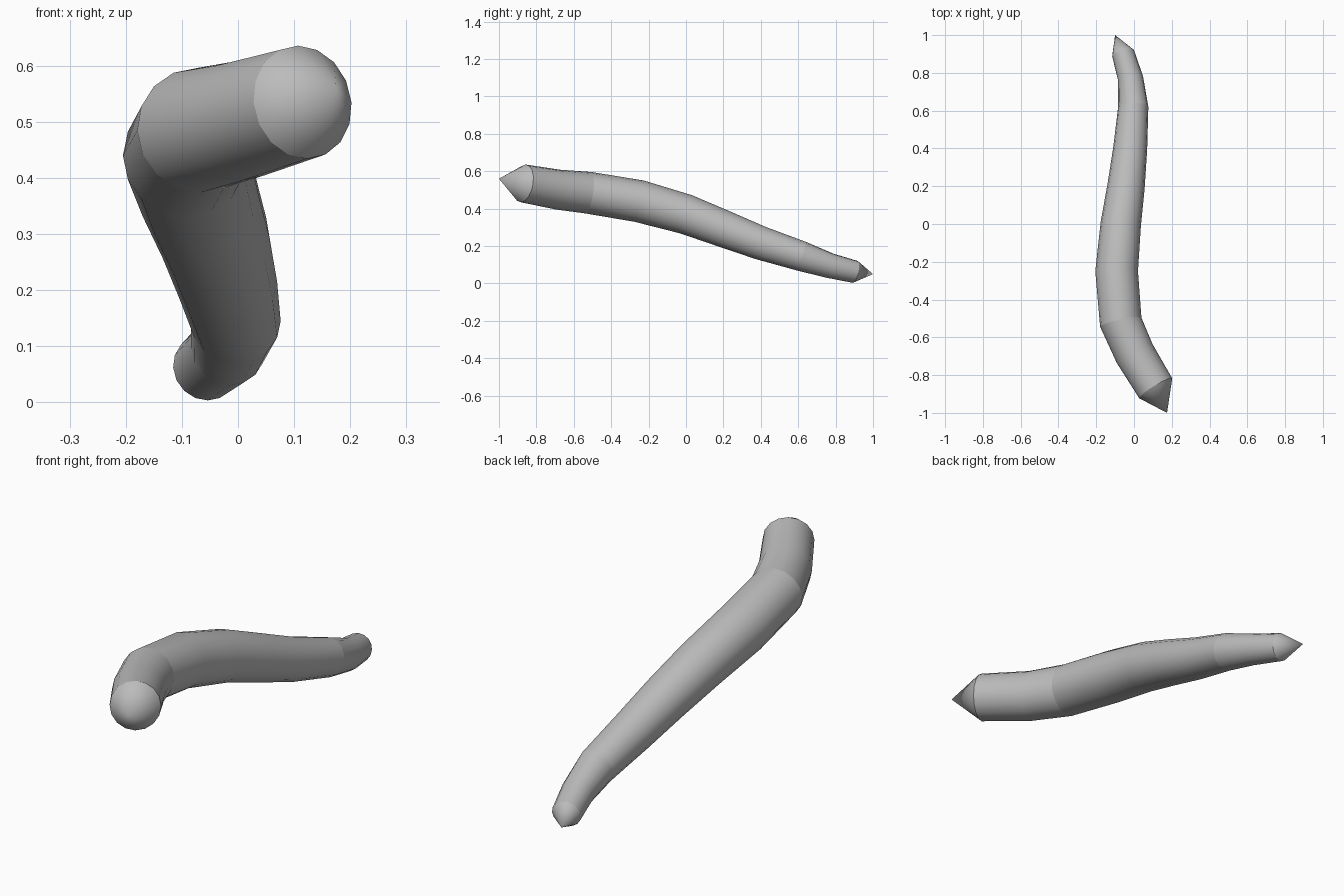
import bpy, bmesh
from math import sin, cos, tau
from mathutils import Vector

cube = bpy.data.objects.get("Cube")
if cube:
    bpy.data.objects.remove(cube, do_unlink=True)

SIDES = 16

grey = bpy.data.materials.new("plain grey")
grey.use_nodes = True
colour = (0.5, 0.5, 0.5, 1)
grey.diffuse_color = colour
grey.node_tree.nodes["Principled BSDF"].inputs["Base Color"].default_value = colour

# Centre line of the horn: position and radius of each ring
path = [
    ((0.115, -0.87, 0.535), 0.102),
    ((0.003, -0.685, 0.502), 0.107),
    ((-0.07, -0.52, 0.485), 0.112),
    ((-0.092, -0.25, 0.44), 0.113),
    ((-0.07, 0.0, 0.37), 0.107),
    ((-0.042, 0.2, 0.293), 0.099),
    ((-0.02, 0.4, 0.216), 0.09),
    ((-0.004, 0.62, 0.145), 0.08),
    ((-0.018, 0.77, 0.095), 0.067),
    ((-0.058, 0.905, 0.062), 0.06),
]
points = [Vector(p) for p, r in path]
front_tip, back_tip = Vector((0.175, -1, 0.56)), Vector((-0.1, 1, 0.05))
CREASES = (0, 2, 7, len(path) - 1)

bm = bmesh.new()


def add_ring(i):
    """Ring square to the centre line, kept upright so it does not twist."""
    ahead = points[min(i + 1, len(points) - 1)]
    behind = points[max(i - 1, 0)]
    along = (ahead - behind).normalized()
    side = along.cross(Vector((0, 0, 1))).normalized()
    up = side.cross(along)
    r = path[i][1]
    return [bm.verts.new(points[i] + r * (side * cos(tau * k / SIDES) + up * sin(tau * k / SIDES)))
            for k in range(SIDES)]


# Curved body
rings = [add_ring(i) for i in range(len(path))]
for a, b in zip(rings, rings[1:]):
    for k in range(SIDES):
        n = (k + 1) % SIDES
        bm.faces.new((a[k], a[n], b[n], b[k]))

# Pointed ends
for ring, tip in ((rings[0], front_tip), (rings[-1], back_tip)):
    apex = bm.verts.new(tip)
    for k in range(SIDES):
        bm.faces.new((ring[k], ring[(k + 1) % SIDES], apex))

bmesh.ops.recalc_face_normals(bm, faces=bm.faces)
mesh = bpy.data.meshes.new("curved_horn")
# Creased seams between the sections
seams = [(rings[i][k], rings[i][(k + 1) % SIDES]) for i in CREASES for k in range(SIDES)]
for f in bm.faces:
    f.smooth = True
for a, b in seams:
    bm.edges.get((a, b)).smooth = False
bm.to_mesh(mesh)
bm.free()
mesh.materials.append(grey)
horn = bpy.data.objects.new("curved_horn", mesh)
bpy.context.scene.collection.objects.link(horn)
